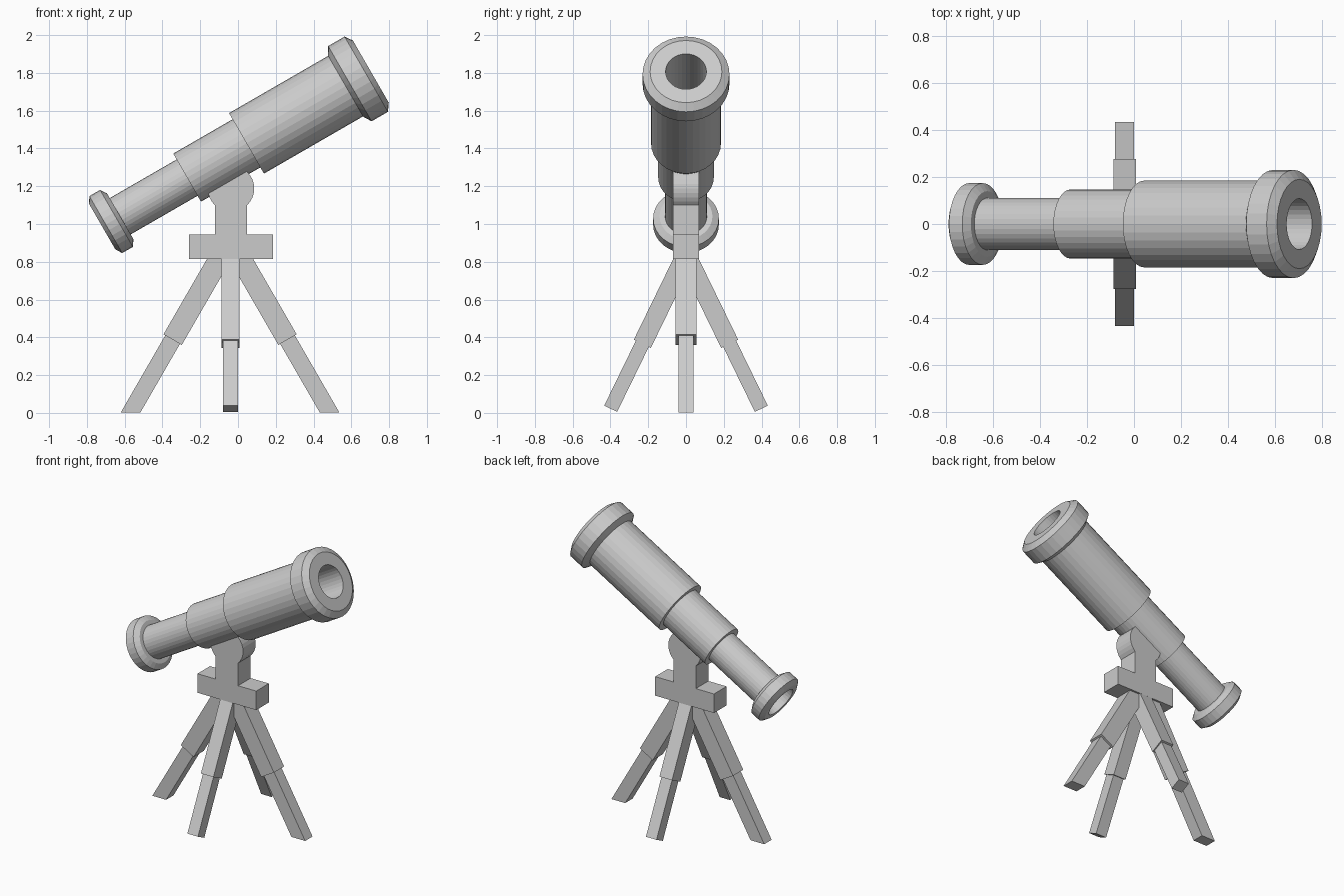
import bpy, bmesh, math
from mathutils import Vector, Matrix

cube = bpy.data.objects.get("Cube")
if cube:
    bpy.data.objects.remove(cube, do_unlink=True)

grey = bpy.data.materials.new("plain grey")
grey.use_nodes = True
grey.diffuse_color = (0.6, 0.6, 0.6, 1)
grey.node_tree.nodes["Principled BSDF"].inputs["Base Color"].default_value = (0.6, 0.6, 0.6, 1)

SIDES = 32
MOUNT_X = -0.037
AXIS = Vector((math.cos(math.radians(30)), 0, math.sin(math.radians(30))))
ORIGIN = Vector((0.045, 0, 1.427))      # point on the tube axis


def finish(name, bm):
    bmesh.ops.recalc_face_normals(bm, faces=bm.faces)
    mesh = bpy.data.meshes.new(name)
    bm.to_mesh(mesh)
    bm.free()
    mesh.materials.append(grey)
    obj = bpy.data.objects.new(name, mesh)
    bpy.context.collection.objects.link(obj)
    return obj


def box(name, size, centre):
    bm = bmesh.new()
    bmesh.ops.create_cube(bm, size=1)
    bmesh.ops.scale(bm, vec=size, verts=bm.verts)
    bmesh.ops.translate(bm, vec=centre, verts=bm.verts)
    return finish(name, bm)


def lathe(name, profile):
    """Spin (distance along axis, radius) points around the tube axis."""
    bm = bmesh.new()
    verts = [bm.verts.new((r, 0, d)) for d, r in profile]
    edges = [bm.edges.new(pair) for pair in zip(verts, verts[1:])]
    bmesh.ops.spin(bm, geom=verts + edges, cent=(0, 0, 0), axis=(0, 0, 1),
                   angle=math.tau, steps=SIDES, use_duplicate=False)
    bmesh.ops.remove_doubles(bm, verts=bm.verts, dist=1e-4)
    turn = AXIS.to_track_quat('Z', 'Y').to_matrix().to_4x4()
    bm.transform(Matrix.Translation(ORIGIN) @ turn)
    return finish(name, bm)


def leg_part(name, top, end, wide, deep, along_x, flat_foot=False):
    """Square bar from top to end, optionally trimmed level with the floor."""
    top, end = Vector(top), Vector(end)
    run = end - top
    side = Vector((0, 1, 0)) if along_x else Vector((1, 0, 0))
    across = run.normalized().cross(side)
    bm = bmesh.new()
    bmesh.ops.create_cube(bm, size=1)
    for v in bm.verts:
        a, b, c = v.co
        v.co = (top + end) / 2 + across * a * wide + side * b * deep + run * c
    if flat_foot:
        geom = bm.verts[:] + bm.edges[:] + bm.faces[:]
        bmesh.ops.bisect_plane(bm, geom=geom, plane_co=(0, 0, 0.003),
                               plane_no=(0, 0, -1), clear_outer=True)
        bmesh.ops.holes_fill(bm, edges=[e for e in bm.edges if e.is_boundary])
    return finish(name, bm)


# Telescoping tubes, thinnest to widest
lathe("eyepiece_tube", [(-0.78, 0.111), (-0.3, 0.111)])
lathe("middle_tube", [(-0.363, 0), (-0.363, 0.147), (0.05, 0.147)])
lathe("main_tube", [(0, 0), (0, 0.185), (0.66, 0.185)])

# Bevelled end rings with open bores
lathe("eyepiece_ring", [(-0.6, 0), (-0.6, 0.106), (-0.882, 0.106), (-0.882, 0.14),
                        (-0.86, 0.174), (-0.795, 0.174), (-0.772, 0.14), (-0.772, 0.1)])
lathe("front_ring", [(0.606, 0.15), (0.606, 0.188), (0.632, 0.23), (0.732, 0.23),
                     (0.76, 0.19), (0.76, 0.108), (0.3, 0.108), (0.3, 0)])

# Mount: round knob, post and crossbar
bm = bmesh.new()
bmesh.ops.create_cone(bm, cap_ends=True, segments=SIDES, radius1=0.123, radius2=0.123, depth=0.136)
bm.transform(Matrix.Translation((MOUNT_X, 0, 1.188)) @ Matrix.Rotation(math.pi / 2, 4, 'X'))
finish("pivot_knob", bm)
box("mount_post", (0.17, 0.136, 0.22), (MOUNT_X, 0, 1.03))
box("mount_crossbar", (0.445, 0.136, 0.13), (MOUNT_X, 0, 0.88))

# Side legs, spread along x
for name, sign in (("left", 1), ("right", -1)):
    def at(z, s=sign):
        return (MOUNT_X - 0.005 + s * (0.304 + (0.388 - z) * math.tan(math.radians(30))), 0, z)
    leg_part(name + "_leg_upper", at(0.87), at(0.388), 0.112, 0.11, True)
    leg_part(name + "_leg_lower", at(0.5), at(-0.08), 0.09, 0.08, True, True)

# Front and back legs, spread along y
for name, sign in (("front", -1), ("back", 1)):
    def at(z, s=sign):
        return (MOUNT_X - 0.003, s * (0.233 + (0.362 - z) * math.tan(math.radians(26))), z)
    leg_part(name + "_leg_upper", at(0.83), at(0.366), 0.1, 0.095, False)
    leg_part(name + "_leg_lower", at(0.45), at(0.022), 0.076, 0.08, False)
